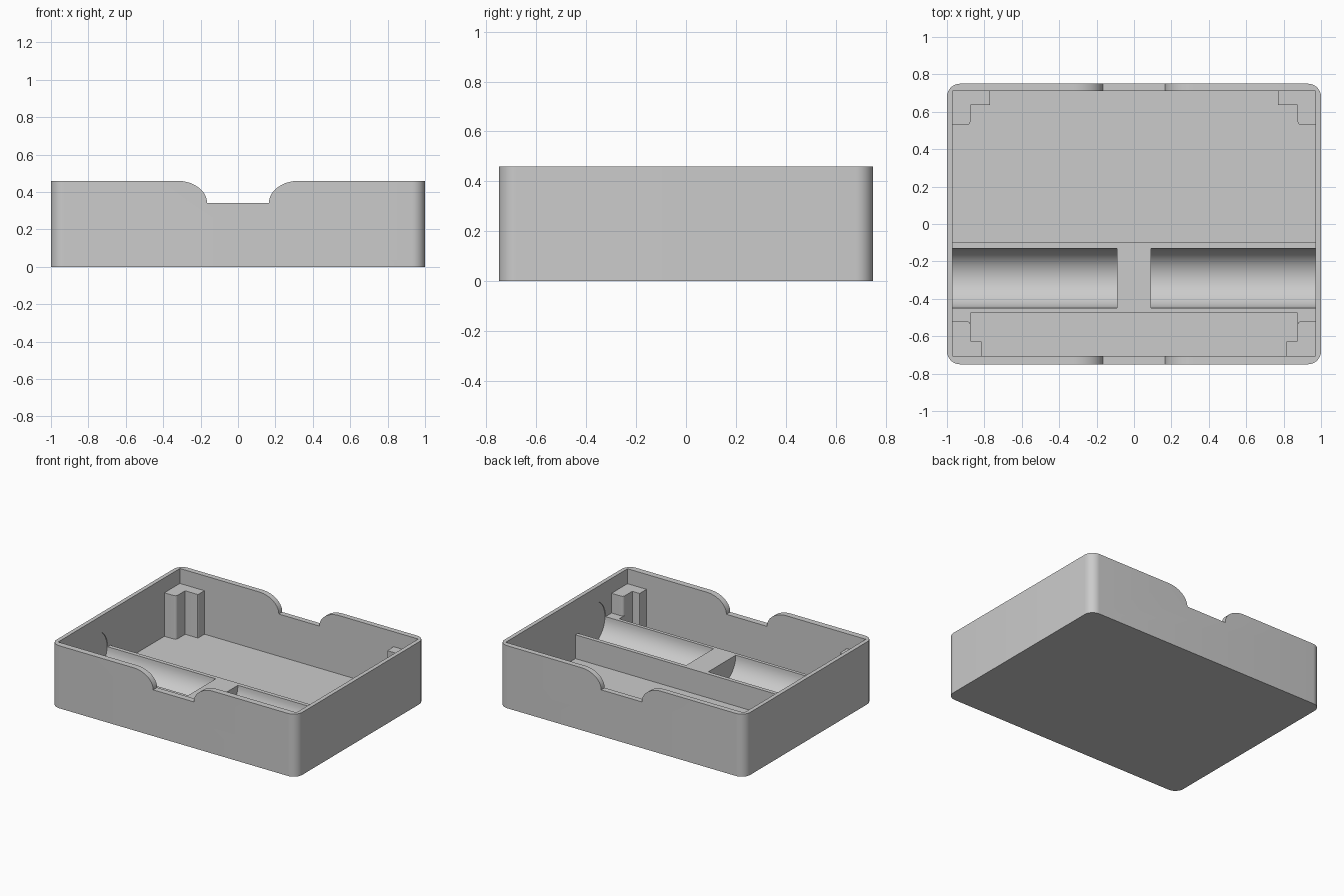
import bpy, bmesh, math
from mathutils import Vector

cube = bpy.data.objects.get("Cube")
if cube:
    bpy.data.objects.remove(cube, do_unlink=True)

grey = bpy.data.materials.new("light grey plastic")
grey.use_nodes = True
COLOUR = (0.6, 0.6, 0.6, 1)
grey.diffuse_color = COLOUR
grey.node_tree.nodes["Principled BSDF"].inputs["Base Color"].default_value = COLOUR

HEIGHT, FLOOR, BLOCK_TOP, POST_TOP, NOTCH = 0.46, 0.03, 0.205, 0.35, 0.34
IN_X, IN_FRONT, IN_BACK = 0.97, -0.705, 0.71


def prism(name, points, direction):
    """Extrude a closed outline of 3D points along a direction."""
    bm = bmesh.new()
    face = bm.faces.new([bm.verts.new(p) for p in points])
    new = bmesh.ops.extrude_face_region(bm, geom=[face])["geom"]
    bmesh.ops.translate(bm, vec=Vector(direction),
                        verts=[g for g in new if isinstance(g, bmesh.types.BMVert)])
    bmesh.ops.recalc_face_normals(bm, faces=bm.faces[:])
    mesh = bpy.data.meshes.new(name)
    bm.to_mesh(mesh)
    bm.free()
    mesh.materials.append(grey)
    obj = bpy.data.objects.new(name, mesh)
    bpy.context.collection.objects.link(obj)
    return obj


def box(name, x0, x1, y0, y1, z0, z1):
    return prism(name, [(x0, y0, z0), (x1, y0, z0), (x1, y1, z0), (x0, y1, z0)],
                 (0, 0, z1 - z0))


def arc(cx, cy, rx, ry, start, end, steps):
    for i in range(steps + 1):
        a = math.radians(start + (end - start) * i / steps)
        yield cx + rx * math.cos(a), cy + ry * math.sin(a)


def cut(target, cutters):
    for cutter in cutters:
        mod = target.modifiers.new("cut", 'BOOLEAN')
        mod.operation, mod.solver, mod.object = 'DIFFERENCE', 'EXACT', cutter
    bpy.context.view_layer.update()
    graph = bpy.context.evaluated_depsgraph_get()
    mesh = bpy.data.meshes.new_from_object(target.evaluated_get(graph))
    target.modifiers.clear()
    target.data = mesh


# Outer shell with rounded vertical corners
R = 0.07
outline = []
for cx, cy, a in ((1, 1, 0), (-1, 1, 90), (-1, -1, 180), (1, -1, 270)):
    outline += arc(cx * (1 - R), cy * (0.75 - R), R, R, a, a + 90, 10)
tray = prism("tray_shell", [(x, y, 0) for x, y in outline], (0, 0, HEIGHT))

# Cutters: cavity, finger notches with rounded shoulders, round troughs
cavity = box("cavity_cutter", -IN_X, IN_X, IN_FRONT, IN_BACK, FLOOR, 1)
right = list(arc(0.325, NOTCH, 0.16, HEIGHT - NOTCH, 180, 90, 14))
right.append((0.325, 0.6))
profile = right + [(-x, z) for x, z in reversed(right)]
notch = prism("notch_cutter", [(x, -1, z) for x, z in profile], (0, 2, 0))
circle = list(arc(-0.29, BLOCK_TOP, 0.16, 0.16, 0, 360, 48))[:-1]
troughs = [prism("trough_cutter", [(s * 0.09, y, z) for y, z in circle],
                 (s * 0.885, 0, 0)) for s in (1, -1)]
cut(tray, [cavity, notch] + troughs)

# Cradle block with two half-round troughs
cradle = box("cradle_block", -0.972, 0.972, -0.475, -0.10, FLOOR - 0.01, BLOCK_TOP)
cut(cradle, troughs)
for cutter in [cavity, notch] + troughs:
    bpy.data.objects.remove(cutter, do_unlink=True)

# L-shaped corner posts, with fillers joining the front pair to the cradle
objects = [tray, cradle]
for s, side in ((1, "left"), (-1, "right")):
    for end, wall, long_y, short_y, reach in (
            ("back", IN_BACK + 0.01, 0.53, 0.635, 0.77),
            ("front", IN_FRONT - 0.01, -0.52, -0.625, 0.815)):
        sign = 1 if wall > 0 else -1
        r = 0.018
        shape = [(0.98, wall), (0.98, long_y)]
        shape += [(x, long_y + sign * (r + d)) for x, d in
                  arc(0.875 + r, 0, r, r, 270, 180, 5)]
        shape += [(0.875, short_y)]
        shape += [(x, short_y + sign * (0.006 + d)) for x, d in
                  arc(reach + 0.006, 0, 0.006, 0.006, 270, 180, 3)]
        shape += [(reach, wall)]
        objects.append(prism(f"{end}_{side}_post",
                             [(s * x, y, FLOOR - 0.01) for x, y in shape],
                             (0, 0, POST_TOP - FLOOR + 0.01)))
    x0, x1 = sorted((s * 0.875, s * 0.972))
    objects.append(box(f"{side}_filler", x0, x1, -0.56, -0.47, FLOOR - 0.01, BLOCK_TOP))

# Smooth the curves, keep the edges crisp
bpy.ops.object.select_all(action='DESELECT')
for obj in objects:
    obj.select_set(True)
bpy.context.view_layer.objects.active = tray
bpy.ops.object.shade_smooth_by_angle(angle=math.radians(30))
